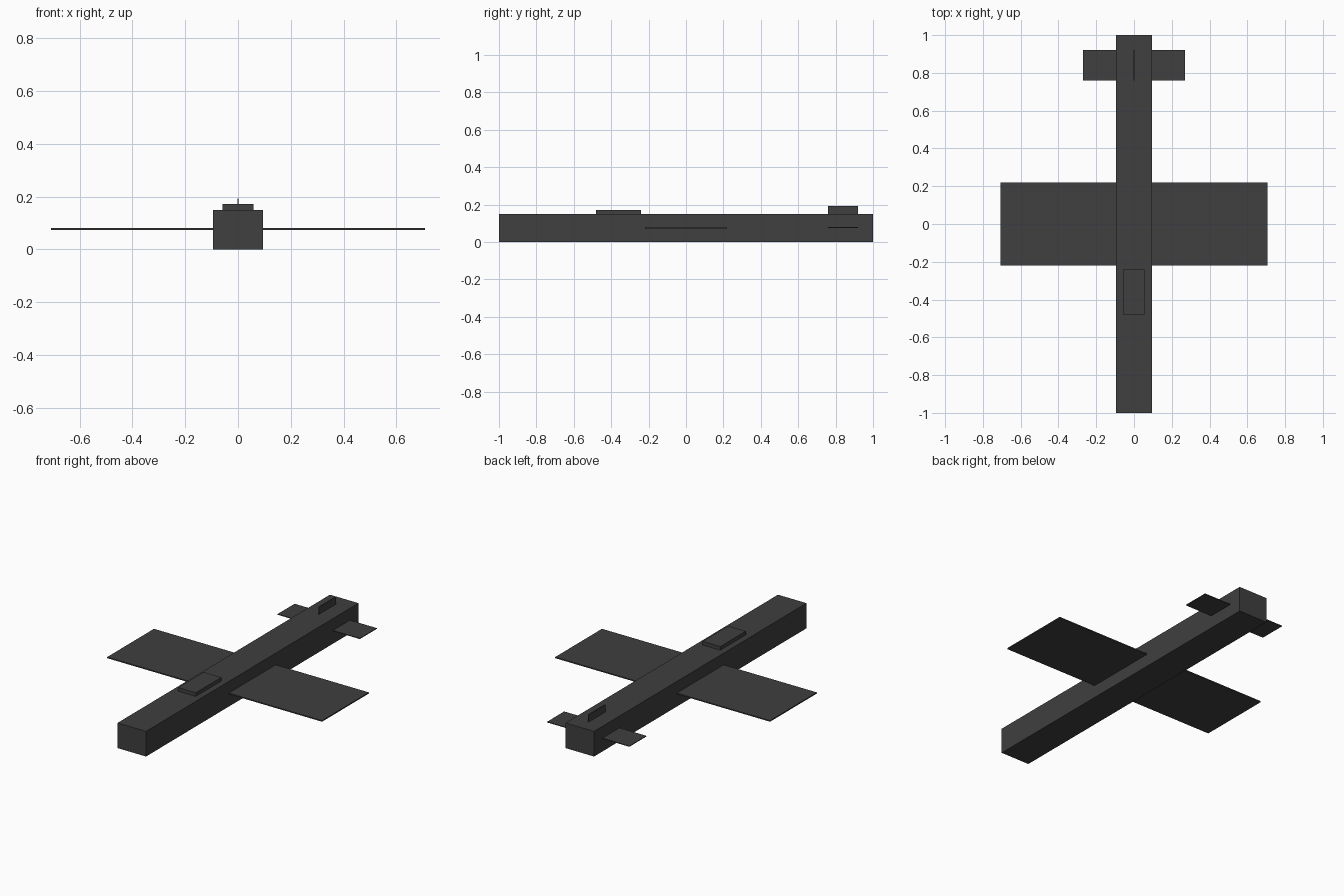
import bpy

if "Cube" in bpy.data.objects:
    bpy.data.objects.remove(bpy.data.objects["Cube"])

# dark grey paint shared by all parts
paint = bpy.data.materials.new("dark_grey")
paint.diffuse_color = (0.05, 0.05, 0.05, 1)
paint.use_nodes = True
paint.node_tree.nodes["Principled BSDF"].inputs["Base Color"].default_value = paint.diffuse_color


def box(name, x, y, z):
    """Box spanning the given (min, max) ranges."""
    spans = (x, y, z)
    bpy.ops.mesh.primitive_cube_add(size=1)
    ob = bpy.context.object
    ob.name = name
    ob.location = [(a + b) / 2 for a, b in spans]
    ob.scale = [b - a for a, b in spans]
    bpy.ops.object.transform_apply(location=True, rotation=False, scale=True)
    ob.data.materials.append(paint)
    return ob


HALF_WIDTH = 0.094

# body and the parts on top of it
box("fuselage", (-HALF_WIDTH, HALF_WIDTH), (-1, 1), (0, 0.15))
box("canopy", (-0.058, 0.058), (-0.48, -0.24), (0.15, 0.172))
box("tail_fin", (-0.002, 0.002), (0.76, 0.92), (0.15, 0.194))

# thin flat wings and tailplanes, mirrored to the other side
for name, tip, y, half in (("wing", 0.708, (-0.22, 0.22), 0.0035),
                           ("tailplane", 0.271, (0.76, 0.92), 0.0022)):
    ob = box(name, (HALF_WIDTH - 0.004, tip), y, (0.077 - half, 0.077 + half))
    ob.modifiers.new("mirror", 'MIRROR')
